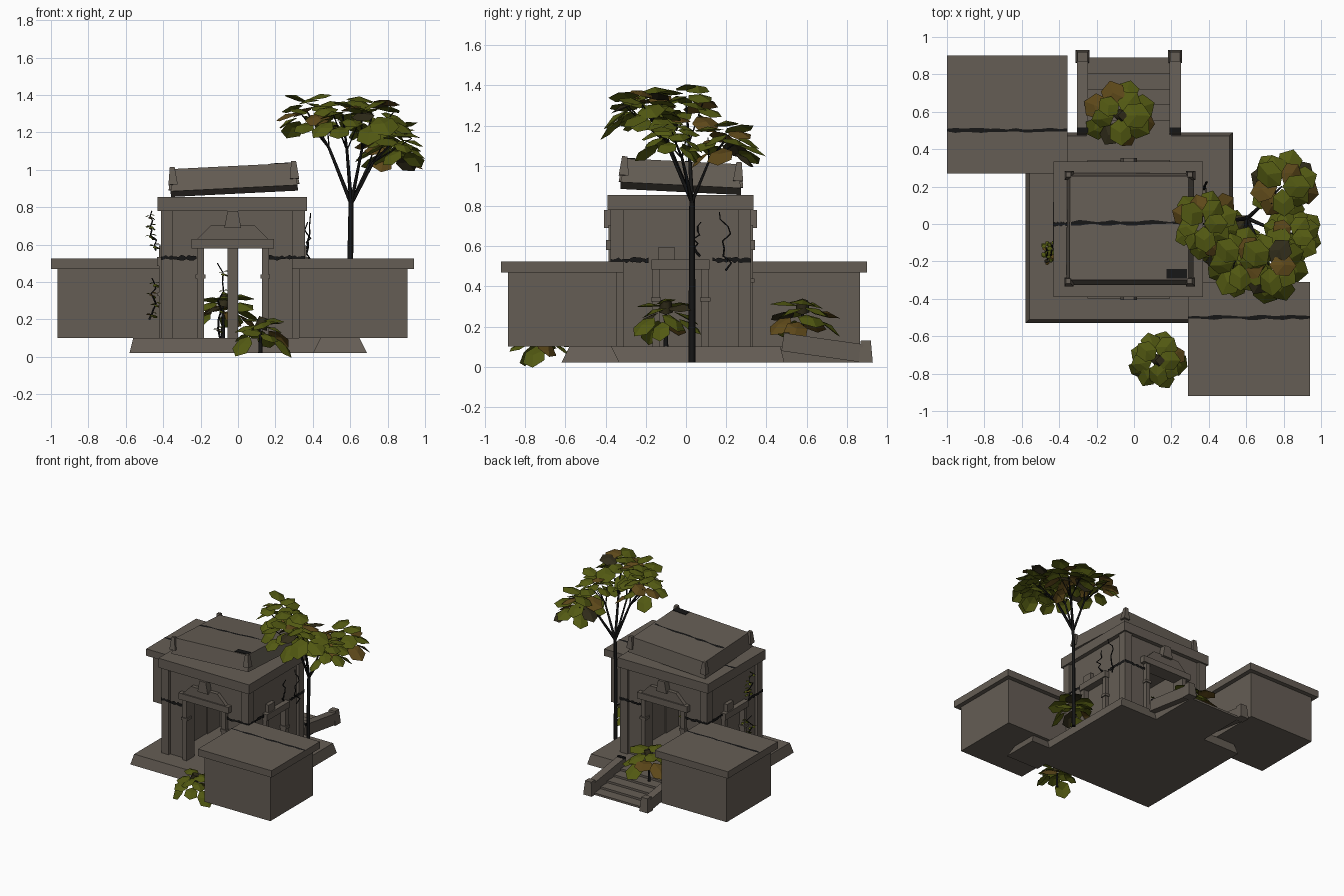
import bpy
import random
from math import pi, sin, cos
from mathutils import Matrix, Vector, Euler

random.seed(4)
default = bpy.data.objects.get("Cube")
if default:
    bpy.data.objects.remove(default, do_unlink=True)


def material(name, rgb):
    m = bpy.data.materials.new(name)
    m.use_nodes = True
    color = (*rgb, 1)
    m.diffuse_color = color
    shader = m.node_tree.nodes["Principled BSDF"]
    shader.inputs["Base Color"].default_value = color
    shader.inputs["Roughness"].default_value = 1
    return m


STONE = material("weathered stone", (.13, .11, .09))
BLACK = material("dark bark", (.008, .008, .008))
LEAF = material("olive leaf", (.085, .1, .006))
BROWN = material("withered leaf", (.11, .065, .01))
DARK = material("dark leaf", (.03, .025, .01))
IDENTITY = Matrix.Identity(4)


def mesh(name, verts, faces, mats, matrix=IDENTITY):
    data = bpy.data.meshes.new(name)
    data.from_pydata([matrix @ Vector(v) for v in verts], [], faces)
    for m in mats:
        data.materials.append(m)
    ob = bpy.data.objects.new(name, data)
    bpy.context.collection.objects.link(ob)
    return ob


def box(name, x, y, z, taper=0, matrix=IDENTITY, mat=STONE):
    """Box from three ranges; taper insets the top edges."""
    verts = []
    for level, t in ((z[0], 0), (z[1], taper)):
        verts += [(x[0] + t, y[0] + t, level), (x[1] - t, y[0] + t, level),
                  (x[1] - t, y[1] - t, level), (x[0] + t, y[1] - t, level)]
    sides = [(i, (i + 1) % 4, (i + 1) % 4 + 4, i + 4) for i in range(4)]
    return mesh(name, verts, [(3, 2, 1, 0), (4, 5, 6, 7)] + sides, [mat], matrix)


def prism(name, outline, depth, matrix):
    """Outline in u and z, extruded between two depths."""
    n = len(outline)
    verts = [(u, v, z) for v in depth for u, z in outline]
    faces = [tuple(range(n)), tuple(reversed(range(n, 2 * n)))]
    faces += [(i, i + n, (i + 1) % n + n, (i + 1) % n) for i in range(n)]
    return mesh(name, verts, faces, [STONE], matrix)


def tube(name, points, radius, tip=.5, mat=BLACK):
    curve = bpy.data.curves.new(name, "CURVE")
    curve.dimensions = "3D"
    curve.bevel_depth = radius
    curve.bevel_resolution = 0
    curve.use_fill_caps = True
    spline = curve.splines.new("POLY")
    spline.points.add(len(points) - 1)
    for i, (target, p) in enumerate(zip(spline.points, points)):
        target.co = (*p, 1)
        target.radius = 1 + (tip - 1) * i / (len(points) - 1)
    curve.materials.append(mat)
    ob = bpy.data.objects.new(name, curve)
    bpy.context.collection.objects.link(ob)


def crack(name, start, end, across, width=.012, matrix=IDENTITY):
    """Flat ragged dark strip lying on a surface."""
    start, end, across = Vector(start), Vector(end), Vector(across)
    n = 14
    verts, faces = [], []
    for i in range(n + 1):
        p = start.lerp(end, i / n)
        verts += [p + across * width * random.uniform(.3, 1.2),
                  p - across * width * random.uniform(.3, 1.2)]
    for i in range(n):
        faces.append((2 * i, 2 * i + 1, 2 * i + 3, 2 * i + 2))
    mesh(name, verts, faces, [BLACK], matrix)


def foliage(name, center, radius, height, count, droop=.5):
    """Umbrella of broad, folded, pointed leaves."""
    verts, faces, tints = [], [], []
    for i in range(count):
        ring = (i + .5) / count
        size = radius * random.uniform(.6, .8)
        start = radius * .42 * ring
        pitch = .15 - droop * 1.5 * ring + random.uniform(-.2, .2)
        pose = (Matrix.Translation(center) @ Matrix.Rotation(i * 2.4, 4, "Z")
                @ Matrix.Translation((start, 0, height * (.5 - ring)))
                @ Matrix.Rotation(-pitch, 4, "Y")
                @ Matrix.Rotation(random.uniform(-.4, .4), 4, "X"))
        leaf = [(0, 0, 0), (.55, 0, .08), (1, 0, -.1), (.25, .36, -.02), (.72, .4, -.08),
                (.25, -.36, -.02), (.72, -.4, -.08)]
        b = len(verts)
        verts += [pose @ (Vector(p) * size) for p in leaf]
        faces += [(b, b + 1, b + 3), (b + 1, b + 2, b + 4, b + 3),
                  (b, b + 5, b + 1), (b + 1, b + 5, b + 6, b + 2)]
        tint = random.choices((0, 1, 2), (14, 2, 1))[0]
        tints += [tint] * 4
    ob = mesh(name, verts, faces, [LEAF, BROWN, DARK])
    for poly, tint in zip(ob.data.polygons, tints):
        poly.material_index = tint


# Plinth, with a collapsed mound at one corner
box("plinth", (-.58, .53), (-.53, .49), (.02, .1), .02)
box("corner_mound", (.4, .69), (-.62, -.33), (.02, .2), .09)

# Two low side blocks with overhanging caps
for side, x, y in (("left", (.29, .94), (-.92, -.31)), ("right", (-1, -.355), (.27, .9))):
    rim = .035
    box(side + "_block", (x[0] + rim, x[1] - rim), (y[0] + rim, y[1] - rim), (.1, .47))
    box(side + "_block_cap", x, y, (.47, .525))
    mid = -.5 if side == "left" else .5
    crack(side + "_block_crack", (x[0], mid, .528), (x[1], mid, .528), (0, 1, 0))

# Shrine walls: each side is built facing out along -y, then turned into place
HX, HY = .385, .35
CENTER = Matrix.Translation((-.028, -.027, 0))
for i, side in enumerate(("front", "left", "back", "right")):
    turn = CENTER @ Matrix.Rotation(i * pi / 2, 4, "Z")
    is_open = i % 2 == 0
    deep, wide = (HY, HX) if is_open else (HX, HY)
    wall = (-deep + .02, -deep + .09)
    half, top = (.155, .58) if is_open else (.105, .485)
    for s, tag in ((-1, "_a"), (1, "_b")):
        box(side + "_wall" + tag, sorted((s * half, s * (wide - .03))), wall, (.1, .78), 0, turn)
        box(side + "_corner_pillar" + tag, sorted((s * (wide - .065), s * wide)),
            (-deep, -deep + .065), (.1, .78), 0, turn)
        column = sorted((s * half, s * (half + .035)))
        box(side + "_door_column" + tag, column, (-deep - .01, -deep + .04), (.1, top), 0, turn)
        box(side + "_column_capital" + tag, (column[0] - .008, column[1] + .008),
            (-deep - .018, -deep + .04), (top - .16, top - .14), 0, turn)
        crack(side + "_wall_crack" + tag, (s * wide, -deep - .003, .53),
              (s * (wide - .19), -deep - .003, .53), (0, 0, 1), .013, turn)
    box(side + "_wall_top", (-half, half), wall, (top, .78), 0, turn)
    reach = half + .065 if is_open else half + .04
    box(side + "_lintel", (-reach, reach), (-deep - .02, -deep + .04), (top, top + .05), 0, turn)
    z = top + .05
    if is_open:
        right_half = [(.19, z), (.115, z + .075), (.04, z + .075)]
        gable = right_half + [(-u, h) for u, h in reversed(right_half)]
        prism(side + "_gable", gable, (-deep - .01, -deep + .03), turn)
        keystone = [(.045, z + .06), (.028, z + .15), (-.028, z + .15), (-.045, z + .06)]
        prism(side + "_keystone", keystone, (-deep - .03, -deep + .03), turn)
    else:
        box(side + "_blind_door", (-half, half), (-deep + .035, -deep + .08), (.1, top), 0, turn)
        box(side + "_broken_gable", (-.11, -.03), (-deep - .01, -deep + .03), (z, z + .06), 0, turn)
box("central_post", (-.055, 0), (-.055, 0), (.1, .78))
box("cornice", (-.43, .37), (-.39, .335), (.78, .855))
crack("cornice_crack", (-.43, 0, .858), (-.35, 0, .858), (0, 1, 0))

# Roof block slipped to a slant, with a finial at each corner
SLANT = Matrix.Translation((-.02, -.027, .887)) @ Euler((-.05, -.05, 0)).to_matrix().to_4x4()
box("roof", (-.34, .34), (-.3, .3), (0, .12), .022, SLANT)
crack("roof_crack", (-.31, .027, .123), (.3, .027, .123), (0, 1, 0), .013, SLANT)
for sx in (-1, 1):
    for sy in (-1, 1):
        x, y = sx * .325, sy * .285
        box("roof_finial", (x - .025, x + .025), (y - .025, y + .025), (.035, .13), .012, SLANT)
box("roof_dark_chip", (.2, .31), (-.27, -.22), (.12, .124), 0, SLANT, BLACK)

# Back stairs with sloping side rails and end posts
steps = 5
for i in range(steps):
    y = .47 + i * .084
    box("stair_step", (-.255, .2), (y, y + .084), (.02, .1 - i * .016))
for x in (-.275, .22):
    slope = Matrix.Translation((x, .68, .1)) @ Matrix.Rotation(-.14, 4, "X")
    box("stair_rail", (-.03, .03), (-.2, .2), (-.05, .04), 0, slope)
    box("stair_post", (x - .037, x + .037), (.86, .93), (.02, .13), .01)
    box("stair_stain", (x - .03, x + .03), (.49, .515), (.155, .17), 0, IDENTITY, BLACK)

# Tree: trunk, forked branches and leaf clumps
tube("tree_trunk", [(.6, .03, .02), (.6, .03, .5), (.605, .03, .85)], .018, .75)
FORK = Vector((.605, .03, .82))
CLUMPS = (("west", (.37, .0, 1.31), .2), ("north", (.79, .2, 1.13), .21),
          ("south", (.72, -.22, 1.3), .23), ("east", (.84, -.07, 1.16), .18),
          ("inner", (.56, -.2, 1.29), .21))
for tag, tip, radius in CLUMPS:
    elbow = FORK.lerp(Vector(tip), .5) + Vector((0, 0, .05))
    tube("branch_" + tag, [FORK, elbow, tip], .011, .4)
    for k in range(3):
        end = Vector(tip) + Vector((cos(k * 2.1), sin(k * 2.1), .1)) * radius * .5
        tube("twig_" + tag, [elbow, end], .005)
    foliage("leaves_" + tag, tip, radius, .14, 17)

# Broad-leaved bushes
for tag, base, radius, rise in (("front", (.12, -.73, .02), .18, .13),
                                ("back", (-.08, .58, .08), .21, .19),
                                ("side", (.5, -.1, .1), .2, .17)):
    crown = Vector(base) + Vector((0, 0, rise))
    tube("bush_stem_" + tag, [base, crown], .012)
    foliage("bush_" + tag, crown, radius, .1, 14, .6)
    tube("bush_heart_" + tag, [crown, crown + Vector((.02, 0, .06))], .035, .8, DARK)


# Climbing vines with small withered leaves
def vine(name, x, y, low, high, leafy=True):
    path = []
    for i in range(9):
        path.append((x + random.uniform(-.02, .02), y + random.uniform(-.04, .04),
                     low + (high - low) * i / 8))
    tube(name, path, .006)
    if leafy:
        for p in path[1::2]:
            foliage(name + "_leaves", p, .04, .02, 4)


vine("lower_wall_vine", -.455, -.15, .2, .42)
vine("upper_wall_vine", -.455, -.15, .57, .78)
vine("doorway_vine", -.09, .1, .1, .5)
vine("side_vine_tall", .37, .19, .48, .77, False)
vine("side_vine_short", .37, .07, .55, .72, False)
